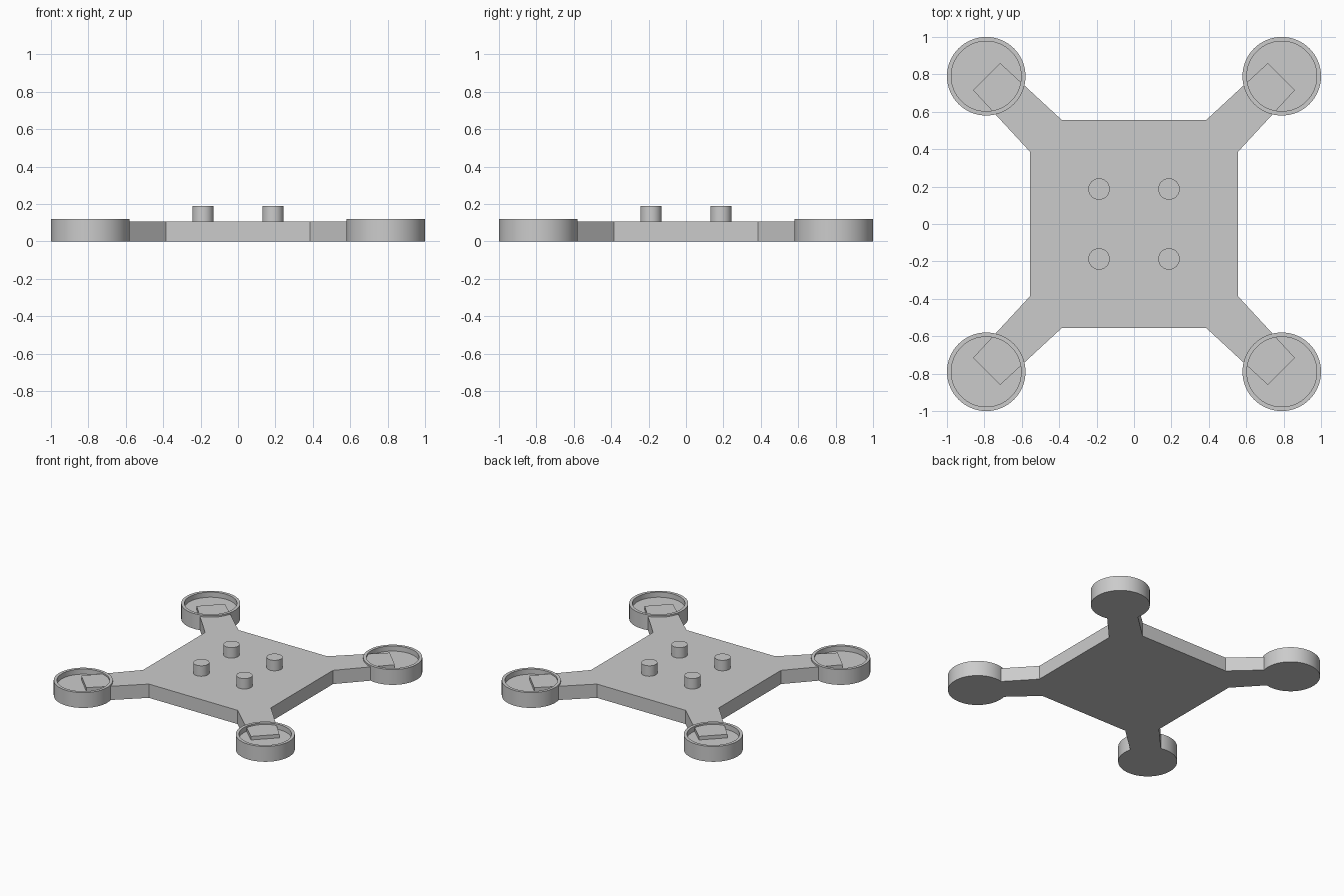
import bpy
import bmesh
import math
from mathutils import Matrix, Vector

default_cube = bpy.data.objects.get("Cube")
if default_cube:
    bpy.data.objects.remove(default_cube, do_unlink=True)

grey = bpy.data.materials.new("light_grey")
grey.use_nodes = True
colour = (0.6, 0.6, 0.6, 1)
grey.diffuse_color = colour
grey.node_tree.nodes["Principled BSDF"].inputs["Base Color"].default_value = colour

SEGMENTS = 64
CORNERS = [(1, 1, "back_left"), (-1, 1, "back_right"),
           (-1, -1, "front_right"), (1, -1, "front_left")]


def finish(name, bm, location=(0, 0, 0), smooth=False):
    """Turn a bmesh into a grey object."""
    bmesh.ops.recalc_face_normals(bm, faces=bm.faces)
    mesh = bpy.data.meshes.new(name)
    bm.to_mesh(mesh)
    bm.free()
    mesh.materials.append(grey)
    obj = bpy.data.objects.new(name, mesh)
    obj.location = location
    bpy.context.collection.objects.link(obj)
    if smooth:
        bpy.ops.object.select_all(action="DESELECT")
        obj.select_set(True)
        bpy.context.view_layer.objects.active = obj
        bpy.ops.object.shade_smooth_by_angle(angle=math.radians(30))
    return obj


def lathe(name, profile, location):
    """Spin a radius/height profile, starting and ending on the axis."""
    bm = bmesh.new()
    verts = [bm.verts.new((r, 0, z)) for r, z in profile]
    edges = [bm.edges.new(pair) for pair in zip(verts, verts[1:])]
    bmesh.ops.spin(bm, geom=verts + edges, cent=(0, 0, 0), axis=(0, 0, 1),
                   angle=math.tau, steps=SEGMENTS, use_duplicate=False)
    bmesh.ops.remove_doubles(bm, verts=bm.verts, dist=0.0001)
    return finish(name, bm, location, smooth=True)


# Square plate with four slightly tapered diagonal arms, one outline
quarter = [(0.555, 0.385), (0.86, 0.715), (0.715, 0.86), (0.385, 0.555)]
bm = bmesh.new()
outline = []
for turn in range(4):
    spin = Matrix.Rotation(turn * math.pi / 2, 3, "Z")
    outline += [bm.verts.new(spin @ Vector((x, y, 0))) for x, y in quarter]
base = bm.faces.new(outline)
top = bmesh.ops.extrude_face_region(bm, geom=[base], use_keep_orig=True)
bmesh.ops.translate(bm, vec=(0, 0, 0.108),
                    verts=[v for v in top["geom"] if isinstance(v, bmesh.types.BMVert)])
finish("frame_plate_with_arms", bm)

# Open motor cups at the arm tips and pegs on the plate
cup = [(0, 0), (0.21, 0), (0.21, 0.12), (0.187, 0.12), (0.187, 0.08), (0, 0.08)]
peg = [(0, 0.1), (0.057, 0.1), (0.057, 0.19), (0, 0.19)]
for sx, sy, corner in CORNERS:
    lathe("motor_cup_" + corner, cup, (sx * 0.79, sy * 0.79, 0))
    lathe("peg_" + corner, peg, (sx * 0.187, sy * 0.187, 0))
